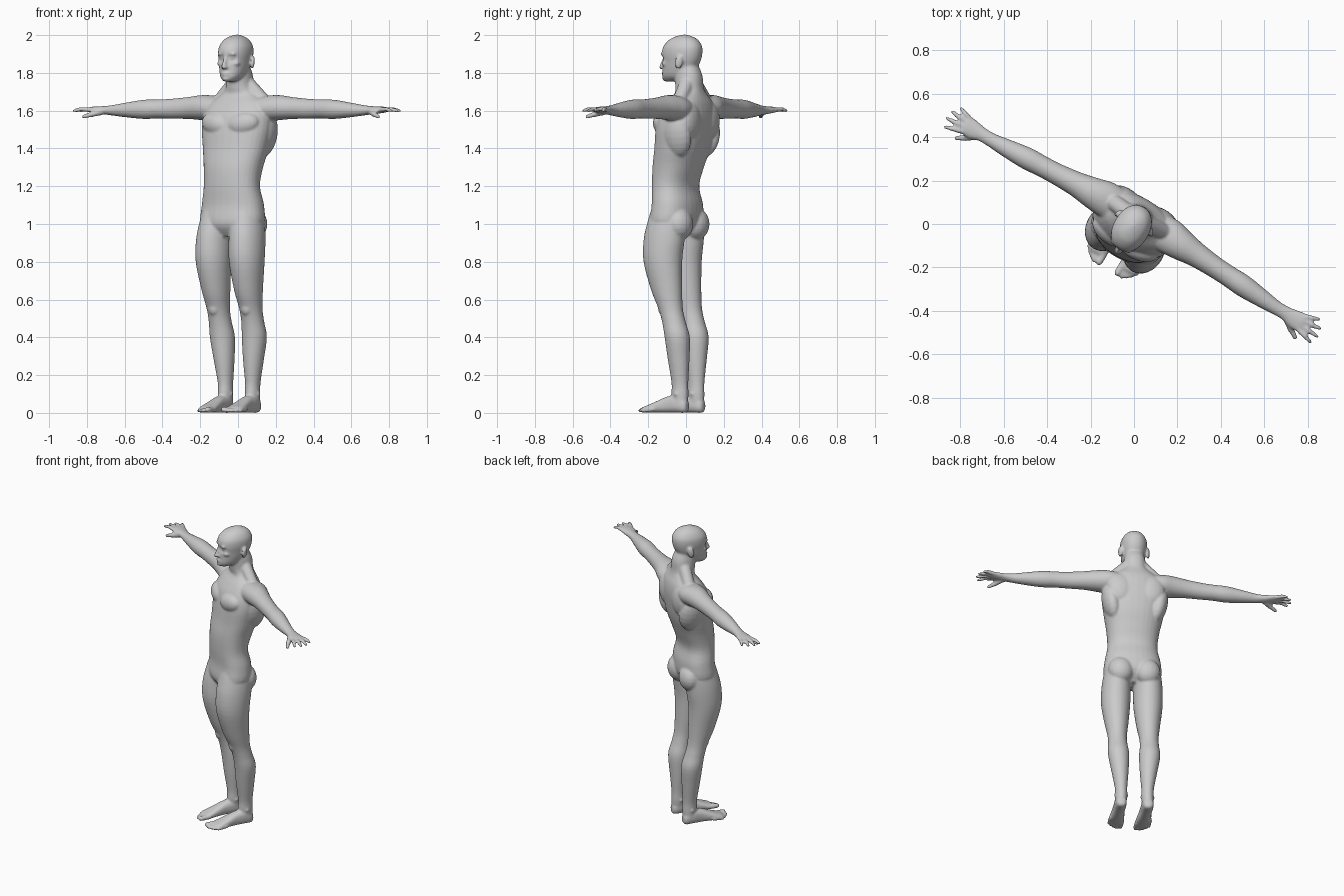
import bpy, bmesh
from math import sin, cos, pi, radians, copysign
from mathutils import Vector, Matrix

verts, faces = [], []
SIDES = (1, -1)


def skin(rings):
    """Join equal-sized rings of points into a closed shell."""
    n, base = len(rings[0]), len(verts)
    for ring in rings:
        verts.extend(ring)
    for i in range(len(rings) - 1):
        a, b = base + i * n, base + (i + 1) * n
        faces.extend((a + k, a + (k + 1) % n, b + (k + 1) % n, b + k) for k in range(n))
    last = base + (len(rings) - 1) * n
    faces.append(tuple(range(base + n - 1, base - 1, -1)))
    faces.append(tuple(range(last, last + n)))


def smooth_rows(rows, steps=4):
    """Catmull-Rom interpolation of ring parameters."""
    out = []
    for i in range(len(rows) - 1):
        p = [rows[max(i - 1, 0)], rows[i], rows[i + 1], rows[min(i + 2, len(rows) - 1)]]
        for k in range(steps):
            t = k / steps
            out.append([0.5 * (2 * b + (c - a) * t + (2 * a - 5 * b + 4 * c - d) * t * t
                               + (3 * b - a - 3 * c + d) * t ** 3) for a, b, c, d in zip(*p)])
    return out + [list(rows[-1])]


def loft(rows, axis='Z', power=2.0, side=1, n=32, dent=None):
    """Rows are (position, centre u, centre v, half u, half v) along an axis."""
    rings = []
    for t, cu, cv, a, b in smooth_rows(rows):
        ring = []
        for k in range(n):
            c, s = cos(2 * pi * k / n), sin(2 * pi * k / n)
            u = cu + a * copysign(abs(c) ** (2 / power), c)
            v = cv + b * copysign(abs(s) ** (2 / power), s)
            x, y, z = {'Z': (u, v, t), 'X': (t, u, v), 'Y': (u, t, v)}[axis]
            p = Vector((x * side, y, z))
            if dent:
                dent(p)
            ring.append(p)
        rings.append(ring)
    skin(rings)


def blob(loc, size, rot=(0, 0, 0)):
    """Ellipsoid."""
    m = Matrix.Translation(loc)
    for ang, ax in zip(rot, 'XYZ'):
        m = m @ Matrix.Rotation(radians(ang), 4, ax)
    m = m @ Matrix.Diagonal((*size, 1))
    lat = [pi * (i + .2) / 10.4 for i in range(11)]
    skin([[m @ Vector((sin(f) * cos(2 * pi * k / 18), sin(f) * sin(2 * pi * k / 18), -cos(f)))
           for k in range(18)] for f in lat])


def capsule(p0, p1, r0, r1):
    """Rounded tapering tube."""
    p0, p1 = Vector(p0), Vector(p1)
    d = p1 - p0
    m = Matrix.Translation(p0) @ d.to_track_quat('Z', 'Y').to_matrix().to_4x4()
    rows = [(-r0 * cos(f), r0 * sin(f)) for f in (.1, .5, 1.0, pi / 2)]
    rows += [(d.length + r1 * cos(f), r1 * sin(f)) for f in (pi / 2, 1.0, .5, .1)]
    skin([[m @ Vector((r * cos(2 * pi * k / 12), r * sin(2 * pi * k / 12), z))
           for k in range(12)] for z, r in rows])


def eye_sockets(p):
    for s in SIDES:
        d = (p - Vector((.033 * s, -.125, 1.88))).length
        if d < .03:
            p.y += .016 * (1 - (d / .03) ** 2)


# Torso and neck
loft([(.935, 0, -.07, .11, .06), (1.0, 0, -.06, .178, .112), (1.1, 0, -.053, .175, .112),
      (1.2, 0, -.064, .157, .105), (1.3, 0, -.048, .164, .118), (1.4, 0, -.022, .184, .126),
      (1.5, 0, -.006, .2, .128), (1.58, 0, .006, .195, .122), (1.64, 0, .02, .17, .1),
      (1.685, 0, .028, .11, .075), (1.72, 0, .022, .075, .072), (1.79, 0, .014, .067, .073),
      (1.86, 0, -.005, .055, .06)], power=2.25)

# Head
loft([(1.755, 0, -.09, .028, .036), (1.78, 0, -.06, .056, .076), (1.82, 0, -.04, .07, .093),
      (1.86, 0, -.028, .077, .105), (1.90, 0, -.024, .083, .112), (1.94, 0, -.02, .08, .107),
      (1.975, 0, -.015, .06, .08), (1.993, 0, -.012, .034, .045), (2.002, 0, -.01, .008, .01)],
     power=2.15, n=56, dent=eye_sockets)

# Nose, lips and chin
capsule((0, -.131, 1.88), (0, -.151, 1.831), .008, .012)
blob((0, -.132, 1.797), (.024, .012, .006))
blob((0, -.131, 1.786), (.02, .012, .006))
blob((0, -.122, 1.77), (.024, .02, .016))

for s in SIDES:
    # Eyes, brows, nostrils, cheeks and ears
    blob((.033 * s, -.109, 1.88), (.013, .013, .012))
    blob((.034 * s, -.119, 1.9), (.026, .014, .007))
    blob((.011 * s, -.143, 1.829), (.009, .011, .008))
    blob((.048 * s, -.095, 1.85), (.02, .026, .014))
    blob((.088 * s, .006, 1.855), (.009, .022, .036), (-12, 0, 25 * s))

    # Torso muscles
    blob((.085 * s, -.09, 1.53), (.09, .05, .06), (0, -12 * s, 12 * s))
    blob((.095 * s, .085, 1.55), (.085, .045, .1))
    blob((.15 * s, .03, 1.47), (.055, .085, .12), (0, 12 * s, 0))
    blob((.085 * s, .012, 1.0), (.08, .068, .085))
    capsule((.045 * s, .03, 1.74), (.14 * s, .04, 1.645), .04, .038)

    # Arm
    loft([(.08, .03, 1.605, .08, .06), (.17, .033, 1.612, .083, .068), (.24, .028, 1.616, .072, .066),
          (.32, .024, 1.614, .058, .058), (.42, .018, 1.61, .05, .053), (.5, .014, 1.609, .049, .05),
          (.58, .01, 1.607, .051, .051), (.68, .004, 1.604, .042, .04), (.76, 0, 1.602, .033, .029),
          (.81, 0, 1.602, .033, .023), (.85, -.002, 1.603, .042, .02), (.895, 0, 1.605, .046, .016),
          (.912, 0, 1.605, .04, .012)], axis='X', side=s)

    # Fingers and thumb
    for y0, x1, y1 in ((-.034, .974, -.056), (-.011, .987, -.018), (.012, .98, .02), (.034, .955, .054)):
        mid = ((.9 + x1) / 2 * s, (y0 + y1) / 2, 1.608)
        capsule((.895 * s, y0, 1.605), mid, .0125, .0115)
        capsule(mid, (x1 * s, y1, 1.6), .0115, .009)
    capsule((.83 * s, -.018, 1.596), (.87 * s, -.052, 1.58), .02, .015)
    capsule((.87 * s, -.052, 1.58), (.905 * s, -.074, 1.568), .014, .011)

    # Leg, kneecap and ankle bones
    loft([(.04, .085, .015, .034, .042), (.1, .083, .012, .038, .047), (.16, .084, .012, .039, .046),
          (.28, .09, .008, .054, .058), (.4, .098, .004, .066, .067), (.48, .1, -.015, .06, .063),
          (.55, .1, -.035, .06, .066), (.65, .1, -.06, .073, .085), (.8, .102, -.082, .09, .106),
          (.92, .1, -.075, .091, .114), (1.02, .092, -.06, .085, .108), (1.1, .085, -.055, .07, .09)],
         side=s)
    blob((.1 * s, -.085, .555), (.03, .022, .038))
    blob((.083 * s, .01, .1), (.046, .022, .02))

    # Foot and toes
    loft([(.06, .085, .035, .016, .02), (.045, .085, .038, .031, .037), (0, .085, .048, .037, .047),
          (-.06, .085, .044, .037, .043), (-.12, .085, .032, .044, .031), (-.17, .084, .022, .05, .021),
          (-.2, .08, .018, .044, .016)], axis='Y', power=2.5, side=s)
    for x, y, r in ((.049, -.232, .016), (.074, -.236, .012), (.093, -.226, .011),
                    (.11, -.211, .011), (.126, -.192, .011)):
        capsule((x * s, y + .06, .018), (x * s, y, r + .001), r, r)

mesh = bpy.data.meshes.new("human_body")
mesh.from_pydata(verts, [], faces)
bm = bmesh.new()
bm.from_mesh(mesh)
bmesh.ops.recalc_face_normals(bm, faces=bm.faces)
bm.to_mesh(mesh)
bm.free()
body = bpy.data.objects.new("human_body", mesh)
bpy.context.collection.objects.link(body)
bpy.context.view_layer.objects.active = body
body.select_set(True)

# Fuse the parts into one skin and soften the joins
remesh = body.modifiers.new("fuse", 'REMESH')
remesh.mode = 'VOXEL'
remesh.voxel_size = .007
remesh.use_smooth_shade = True
soft = body.modifiers.new("soften", 'SMOOTH')
soft.factor = .5
soft.iterations = 4

# Turn the figure to its facing direction
body.rotation_euler.z = radians(-30.5)
